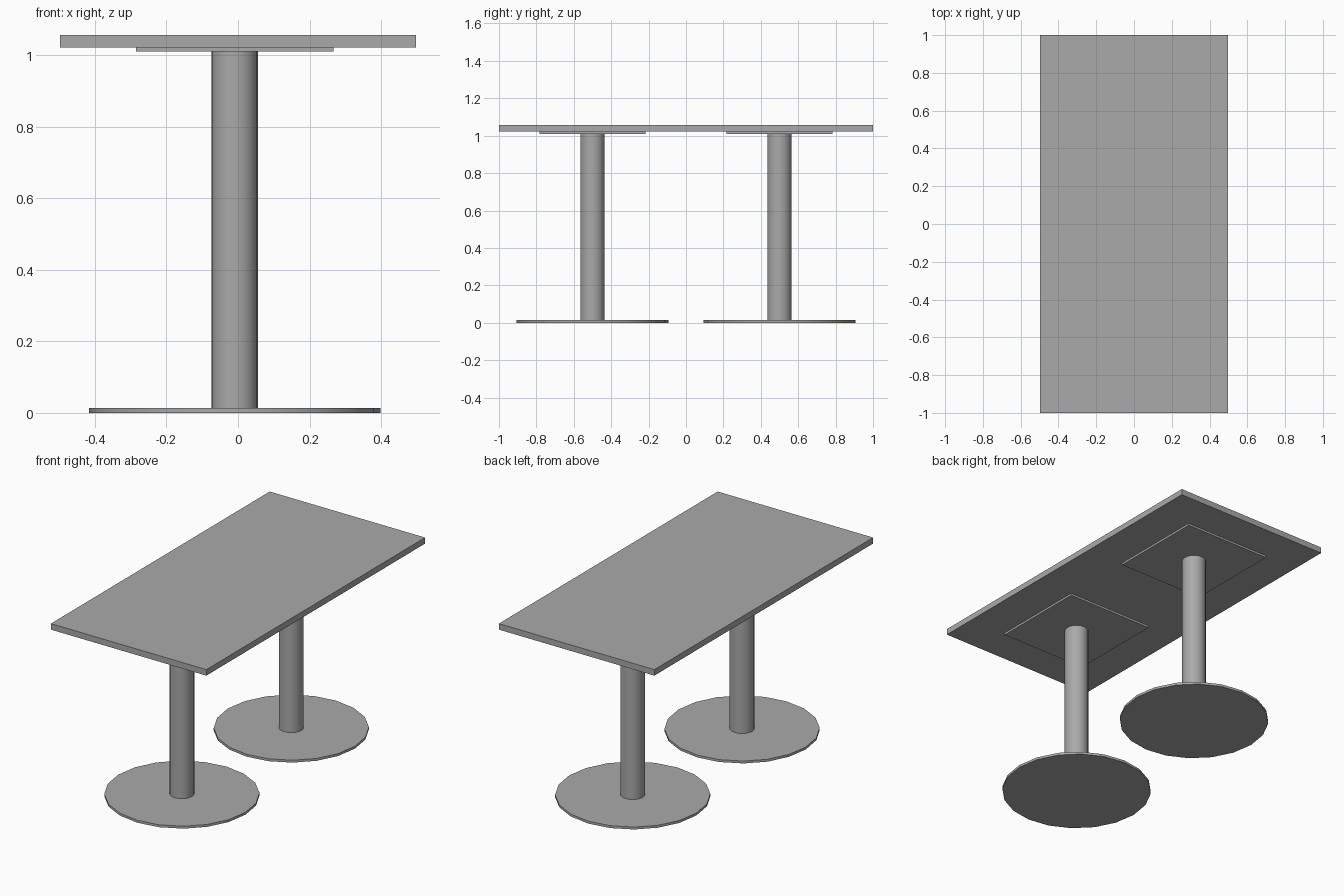
import bpy
from math import radians

cube = bpy.data.objects.get("Cube")
if cube:
    bpy.data.objects.remove(cube, do_unlink=True)

# Single plain grey finish
grey = bpy.data.materials.new("plain grey")
grey.use_nodes = True
colour = (0.4, 0.4, 0.4, 1)
grey.diffuse_color = colour
grey.node_tree.nodes["Principled BSDF"].inputs["Base Color"].default_value = colour


def finish(name):
    ob = bpy.context.object
    ob.name = name
    ob.data.materials.append(grey)
    return ob


def slab(name, x, y, size_x, size_y, bottom, top):
    bpy.ops.mesh.primitive_cube_add(size=1, location=(x, y, (bottom + top) / 2))
    ob = finish(name)
    ob.scale = (size_x, size_y, top - bottom)
    bpy.ops.object.transform_apply(location=False, rotation=False, scale=True)


def disc(name, x, y, radius, sides, bottom, top):
    bpy.ops.mesh.primitive_cylinder_add(
        vertices=sides, radius=radius, depth=top - bottom,
        location=(x, y, (bottom + top) / 2))
    finish(name)
    bpy.ops.object.shade_smooth_by_angle(angle=radians(30))


BASE_TOP, PLATE_BOTTOM, TOP_BOTTOM, TOP = 0.014, 1.01, 1.022, 1.057
LEG_X = -0.009

# Rectangular tabletop
slab("tabletop", 0, 0, 0.995, 2, TOP_BOTTOM, TOP)

# Two pedestals: round foot, column and mounting plate
for side, y in (("front", -0.5), ("back", 0.5)):
    disc(side + "_foot", LEG_X, y, 0.407, 20, 0, BASE_TOP)
    disc(side + "_column", LEG_X, y, 0.065, 20, BASE_TOP, PLATE_BOTTOM)
    slab(side + "_mounting_plate", LEG_X, y, 0.552, 0.567, PLATE_BOTTOM, TOP_BOTTOM)
